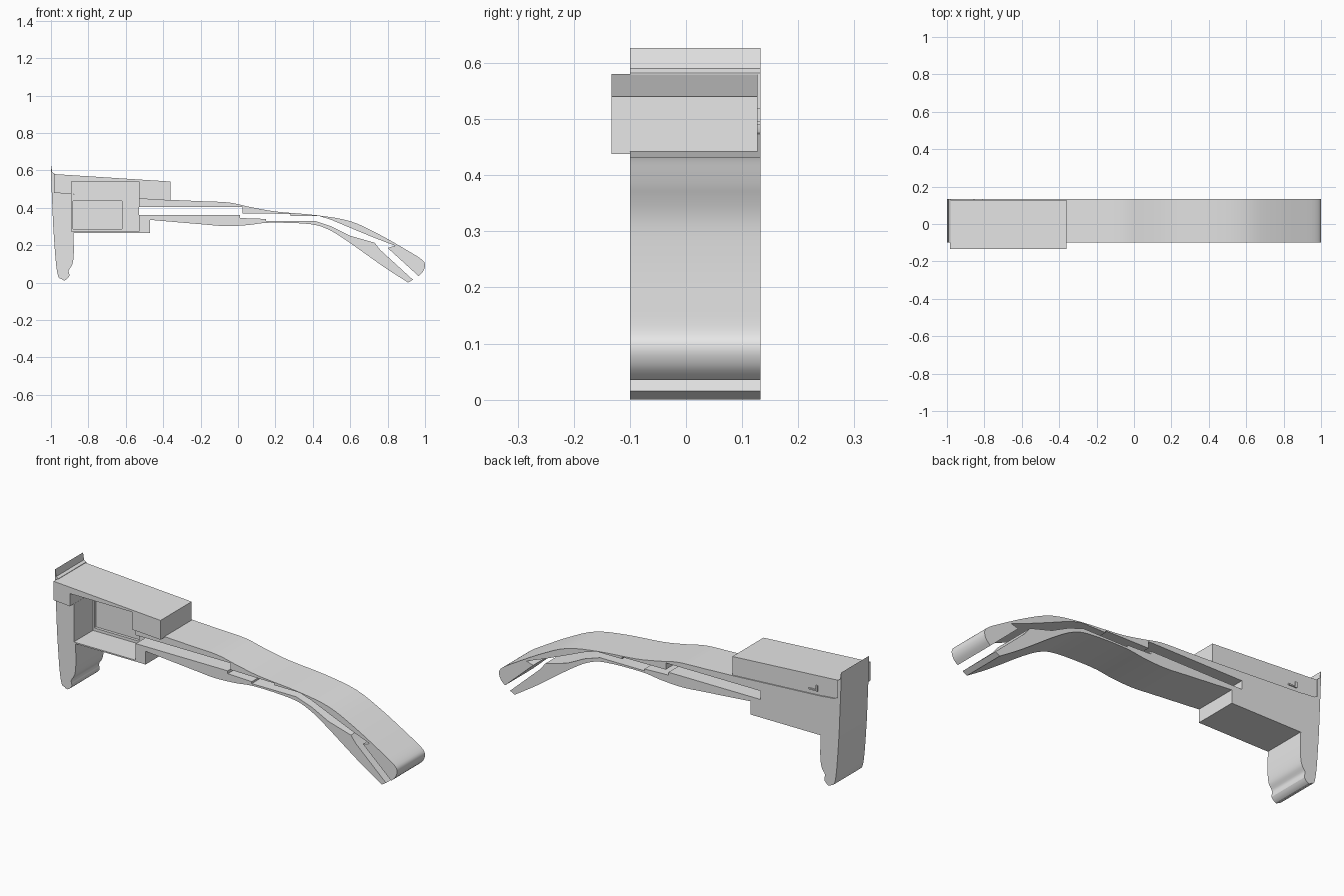
import bpy, bmesh
from mathutils import Vector
from math import radians

cube = bpy.data.objects.get("Cube")
if cube:
    bpy.data.objects.remove(cube, do_unlink=True)

grey = bpy.data.materials.new("light_grey")
grey.use_nodes = True
grey.diffuse_color = (0.8, 0.8, 0.8, 1)
grey.node_tree.nodes["Principled BSDF"].inputs["Base Color"].default_value = (0.8, 0.8, 0.8, 1)

FRONT, BACK = -0.1, 0.133


def curve(points, steps=4):
    """Smooth path through the points."""
    p = [Vector(q) for q in points]
    p = [p[0]] + p + [p[-1]]
    path = []
    for a, b, c, d in zip(p, p[1:], p[2:], p[3:]):
        for i in range(steps):
            t = i / steps
            path.append(b + (c - a) * t / 2 + (a * 2 - b * 5 + c * 4 - d) * t**2 / 2
                        + (b * 3 - a - c * 3 + d) * t**3 / 2)
    return path + [p[-1]]


def slab(name, outline, front=FRONT, back=BACK):
    """Extrude an x-z outline through the depth."""
    bm = bmesh.new()
    base = bm.faces.new([bm.verts.new((q[0], front, q[1])) for q in outline])
    side = bmesh.ops.extrude_face_region(bm, geom=[base])["geom"]
    moved = [v for v in side if isinstance(v, bmesh.types.BMVert)]
    bmesh.ops.translate(bm, verts=moved, vec=(0, back - front, 0))
    bmesh.ops.recalc_face_normals(bm, faces=bm.faces)
    mesh = bpy.data.meshes.new(name)
    bm.to_mesh(mesh)
    bm.free()
    mesh.materials.append(grey)
    obj = bpy.data.objects.new(name, mesh)
    bpy.context.collection.objects.link(obj)
    return obj


def box(name, left, right, bottom, top, front, back):
    return slab(name, [(left, bottom), (right, bottom), (right, top), (left, top)], front, back)


def activate(obj):
    bpy.ops.object.select_all(action="DESELECT")
    obj.select_set(True)
    bpy.context.view_layer.objects.active = obj


def cut(obj, cutter):
    mod = obj.modifiers.new("pocket", "BOOLEAN")
    mod.operation = "DIFFERENCE"
    mod.solver = "EXACT"
    mod.object = cutter
    activate(obj)
    bpy.ops.object.modifier_apply(modifier=mod.name)


# Outer and inner edges of the two jaws
upper_top = curve([(-0.36, 0.442), (-0.2, 0.435), (-0.05, 0.428), (0.06, 0.405), (0.2, 0.38),
                   (0.42, 0.36), (0.6, 0.328), (0.75, 0.26), (0.9, 0.175), (0.98, 0.125),
                   (1, 0.095), (0.99, 0.06), (0.965, 0.035)])
upper_inside = [(0.8, 0.185), (0.84, 0.197), (0.74, 0.235), (0.63, 0.28), (0.5, 0.335),
                (0.43, 0.357), (0.28, 0.357), (0.28, 0.367), (0.025, 0.37),
                (0.025, 0.405), (-0.53, 0.405)]
lower_inside = [(-0.53, 0.36), (0.01, 0.36), (0.01, 0.345), (0.15, 0.34), (0.15, 0.33),
                (0.41, 0.33), (0.5, 0.3), (0.6, 0.25), (0.73, 0.213), (0.76, 0.175),
                (0.935, 0.015)]
lower_bottom = curve([(0.91, 0), (0.8, 0.07), (0.7, 0.14), (0.58, 0.225), (0.48, 0.285),
                      (0.38, 0.313), (0.17, 0.32), (0.05, 0.307), (-0.07, 0.302),
                      (-0.2, 0.312), (-0.47, 0.335)])

# Body and jaws in one outline
body = slab("body_and_jaws", [(-0.93, 0.265), (-0.93, 0.475)] + upper_top + upper_inside
            + lower_inside + lower_bottom + [(-0.47, 0.265)])

# Top cover, projecting at the front
cover = slab("top_cover", [(-0.985, 0.58), (-0.36, 0.54), (-0.36, 0.438), (-0.53, 0.448),
                           (-0.89, 0.473), (-0.985, 0.48)], -0.133, 0.127)

# Handle post with a thin upright lip and a curled foot
foot = curve([(-0.988, 0.3), (-0.975, 0.12), (-0.962, 0.035), (-0.945, 0.02),
              (-0.925, 0.012), (-0.902, 0.035), (-0.905, 0.065), (-0.885, 0.1),
              (-0.878, 0.16), (-0.88, 0.267)])
post = slab("handle_post", [(-0.9, 0.267), (-0.9, 0.475), (-0.96, 0.48), (-0.98, 0.49),
                            (-0.98, 0.582), (-0.993, 0.59), (-0.999, 0.627),
                            (-1, 0.58)] + foot)

# Front pocket with a shallow panel recess in its back wall
pocket = box("pocket_cutter", -0.89, -0.528, 0.272, 0.54, -0.2, 0.06)
recess = box("recess_cutter", -0.882, -0.62, 0.287, 0.437, 0, 0.075)
for part in (body, cover):
    cut(part, pocket)
cut(body, recess)
for helper in (pocket, recess):
    bpy.data.objects.remove(helper, do_unlink=True)

# Small catch on the back of the cover
box("catch_bar", -0.86, -0.81, 0.49, 0.497, 0.12, BACK)
box("catch_tooth", -0.86, -0.85, 0.497, 0.52, 0.12, BACK)

for part in (body, cover, post):
    activate(part)
    bpy.ops.object.shade_smooth_by_angle(angle=radians(25))
